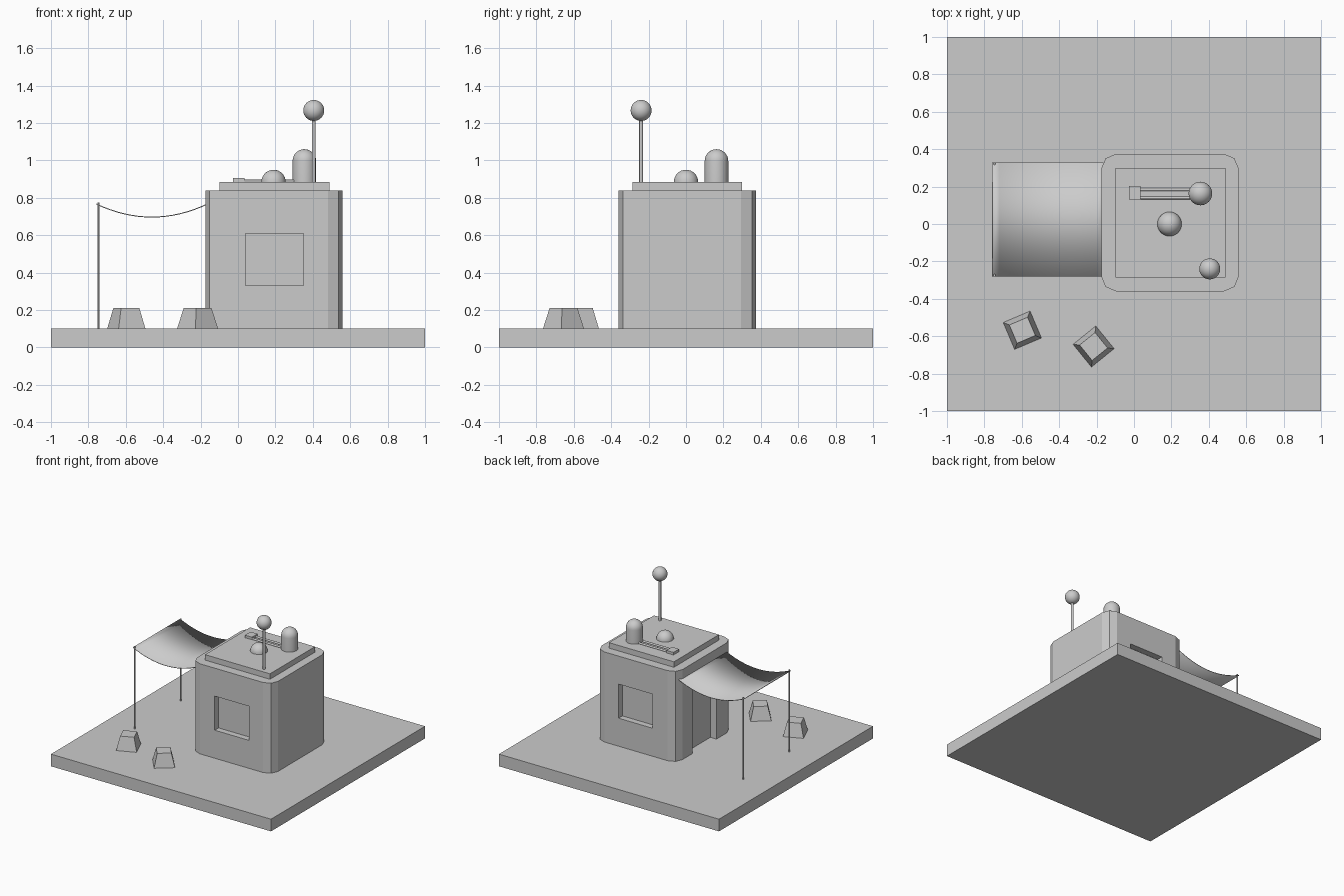
import bpy, bmesh
from math import sin, cos, pi, radians
from mathutils import Vector

if "Cube" in bpy.data.objects:
    bpy.data.objects.remove(bpy.data.objects["Cube"])


def finish(name, bm, loc=(0, 0, 0), smooth=False):
    bmesh.ops.recalc_face_normals(bm, faces=bm.faces[:])
    me = bpy.data.meshes.new(name)
    bm.to_mesh(me)
    bm.free()
    ob = bpy.data.objects.new(name, me)
    ob.location = loc
    bpy.context.collection.objects.link(ob)
    if smooth:
        bpy.ops.object.select_all(action='DESELECT')
        ob.select_set(True)
        bpy.context.view_layer.objects.active = ob
        bpy.ops.object.shade_smooth_by_angle(angle=radians(35))
    return ob


def box(name, x, y, z, taper=1.0, turn=0.0):
    """Box from min/max ranges, optionally narrowed at the top and turned."""
    lo, hi = Vector((x[0], y[0], z[0])), Vector((x[1], y[1], z[1]))
    bm = bmesh.new()
    bmesh.ops.create_cube(bm, size=1)
    for v in bm.verts:
        k = taper if v.co.z > 0 else 1.0
        d = hi - lo
        v.co = (v.co.x * d.x * k, v.co.y * d.y * k, v.co.z * d.z)
    ob = finish(name, bm, (lo + hi) / 2)
    ob.rotation_euler.z = radians(turn)
    return ob


def lathe(name, profile, loc, sides=32):
    """Revolve a list of (radius, height) points around z."""
    bm = bmesh.new()
    vs = [bm.verts.new((r, 0, z)) for r, z in profile]
    es = [bm.edges.new(p) for p in zip(vs, vs[1:])]
    bmesh.ops.spin(bm, geom=vs + es, cent=(0, 0, 0), axis=(0, 0, 1),
                   angle=2 * pi, steps=sides)
    bmesh.ops.remove_doubles(bm, verts=bm.verts[:], dist=1e-5)
    return finish(name, bm, loc, True)


def arc(r, z, start, n):
    """Profile arc from the start angle up to the pole."""
    return [(abs(r * cos(a)) if i < n else 0.0, z + r * sin(a))
            for i in range(n + 1)
            for a in [start + (pi / 2 - start) * i / n]]


def rod(name, r, length, loc, sides=12):
    return lathe(name, [(0, 0), (r, 0), (r, length), (0, length)], loc, sides)


# Ground slab
box("ground_slab", (-1, 1), (-1, 1), (0, 0.1))

# Hut body with rounded vertical corners
hut = box("hut_body", (-0.175, 0.56), (-0.36, 0.375), (0.1, 0.84))
bm = bmesh.new()
bm.from_mesh(hut.data)
upright = [e for e in bm.edges
           if abs(e.verts[0].co.z - e.verts[1].co.z) > 0.1]
bmesh.ops.bevel(bm, geom=upright, offset=0.08, segments=2, profile=0.5,
                affect='EDGES')
bm.to_mesh(hut.data)
bm.free()

# Recessed windows front and back, doorway under the awning
cuts = [("front_window", (0.04, 0.35), (-0.5, -0.31), (0.33, 0.61)),
        ("back_window", (0.04, 0.35), (0.325, 0.5), (0.33, 0.61)),
        ("doorway", (-0.3, -0.12), (-0.145, 0.165), (0.0, 0.63))]
for name, x, y, z in cuts:
    cutter = box(name + "_cutter", x, y, z)
    cutter.hide_render = True
    cutter.hide_set(True)
    mod = hut.modifiers.new(name, 'BOOLEAN')
    mod.operation = 'DIFFERENCE'
    mod.solver = 'EXACT'
    mod.object = cutter

# Roof slab and the fittings on it
ROOF = 0.885
box("roof_slab", (-0.1, 0.49), (-0.285, 0.3), (0.84, ROOF))
lathe("roof_dome", [(0, 0)] + arc(0.065, 0, 0, 8), (0.19, 0, ROOF))
lathe("roof_tank", [(0, 0), (0.063, 0)] + arc(0.063, 0.112, 0, 8),
      (0.355, 0.163, ROOF))
box("pipe_box", (-0.028, 0.036), (0.13, 0.203), (ROOF, 0.906))
for i, y in enumerate((0.14, 0.184)):
    pipe = rod(f"pipe_{i + 1}", 0.008, 0.32, (0.02, y, 0.889))
    pipe.rotation_euler.y = pi / 2

# Antenna
rod("antenna_pole", 0.01, 0.36, (0.405, -0.24, ROOF))
lathe("antenna_ball", arc(0.056, 0, -pi / 2, 16), (0.405, -0.24, 1.267))

# Sagging cloth awning
bm = bmesh.new()
rows, n = [], 16
for i in range(n + 1):
    t = i / n
    x, z = -0.758 + 0.595 * t, 0.767 - 0.07 * 4 * t * (1 - t)
    rows.append([bm.verts.new((x, y, z)) for y in (-0.282, 0.33)])
for a, b in zip(rows, rows[1:]):
    bm.faces.new((a[0], b[0], b[1], a[1]))
awning = finish("awning_cloth", bm, smooth=True)
thick = awning.modifiers.new("thickness", 'SOLIDIFY')
thick.thickness = 0.005
thick.offset = 0

# Awning posts
for name, y in (("front", -0.274), ("back", 0.322)):
    rod(name + "_awning_post", 0.006, 0.675, (-0.746, y, 0.1), 8)

# Tapered blocks on the ground
for i, (x, y, turn) in enumerate(((-0.597, -0.568, 23), (-0.216, -0.655, 39))):
    h = 0.078
    box(f"tapered_block_{i + 1}", (x - h, x + h), (y - h, y + h), (0.1, 0.21),
        0.68, turn)
